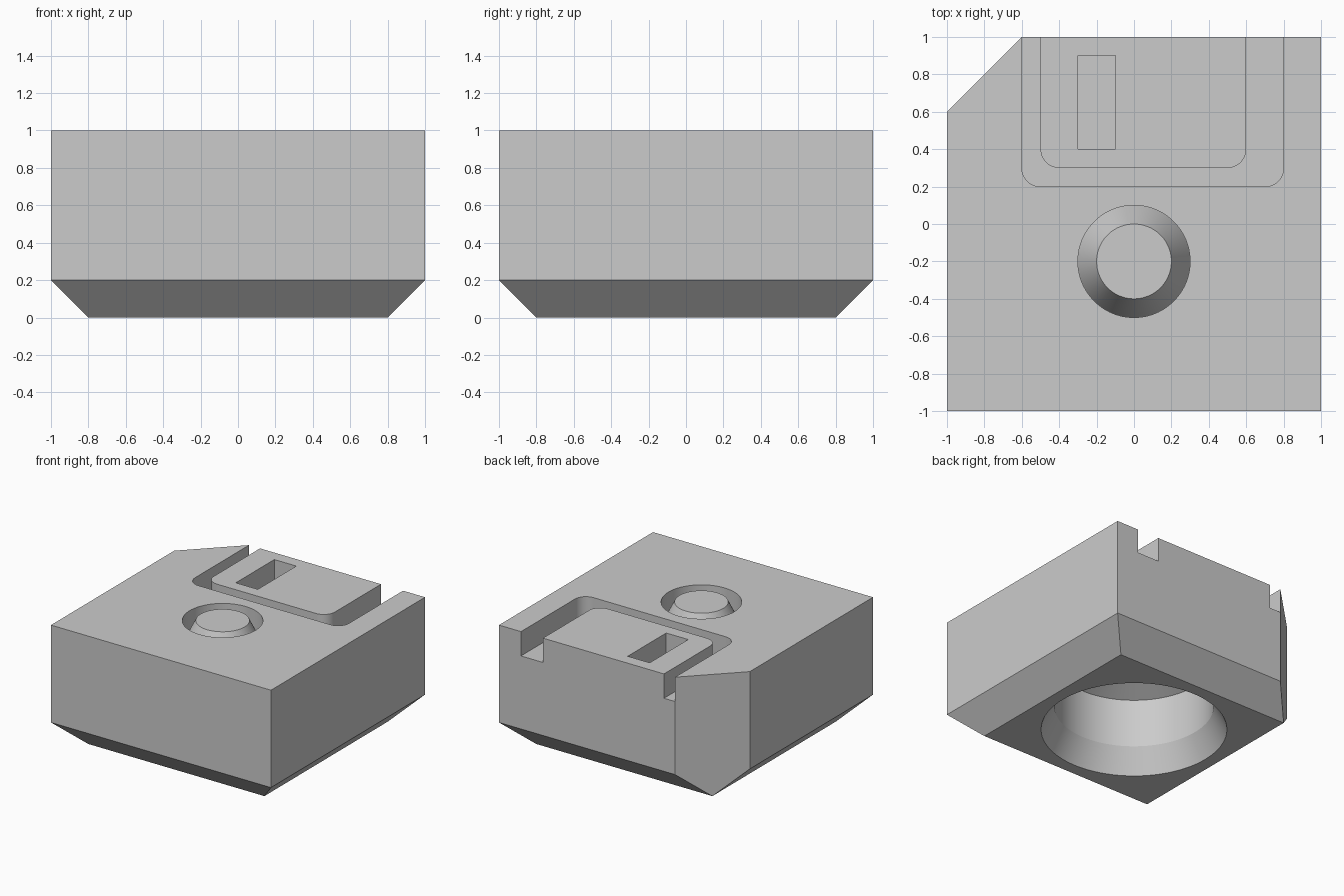
import bpy
import bmesh
from math import pi, sin, cos
from mathutils import Vector

default_cube = bpy.data.objects.get("Cube")
if default_cube:
    bpy.data.objects.remove(default_cube, do_unlink=True)

grey = bpy.data.materials.new("light_grey")
grey.use_nodes = True
grey.diffuse_color = (0.6, 0.6, 0.6, 1)
grey.node_tree.nodes["Principled BSDF"].inputs["Base Color"].default_value = grey.diffuse_color


def make_object(name, bm):
    bmesh.ops.recalc_face_normals(bm, faces=bm.faces)
    mesh = bpy.data.meshes.new(name)
    bm.to_mesh(mesh)
    bm.free()
    mesh.materials.append(grey)
    obj = bpy.data.objects.new(name, mesh)
    bpy.context.collection.objects.link(obj)
    return obj


def prism(name, outline, bottom, top):
    """Extrude a flat outline between two heights."""
    bm = bmesh.new()
    face = bm.faces.new([bm.verts.new((x, y, bottom)) for x, y in outline])
    new = bmesh.ops.extrude_face_region(bm, geom=[face])["geom"]
    moved = [v for v in new if isinstance(v, bmesh.types.BMVert)]
    bmesh.ops.translate(bm, verts=moved, vec=(0, 0, top - bottom))
    return make_object(name, bm)


def lathe(name, profile, centre, steps=96):
    """Revolve a closed (radius, height) profile about a vertical axis."""
    bm = bmesh.new()
    points = [bm.verts.new((r, 0, z)) for r, z in profile]
    edges = [bm.edges.new((points[i - 1], points[i])) for i in range(len(points))]
    bmesh.ops.spin(bm, geom=points + edges, cent=(0, 0, 0), axis=(0, 0, 1),
                   angle=2 * pi, steps=steps, use_duplicate=False)
    bmesh.ops.remove_doubles(bm, verts=bm.verts, dist=0.0001)
    bmesh.ops.dissolve_degenerate(bm, edges=bm.edges, dist=0.0001)
    bmesh.ops.translate(bm, verts=bm.verts, vec=centre)
    return make_object(name, bm)


def rounded_u(left, right, front, back, radius=0.1, steps=12):
    """Open-backed outline with two rounded front corners."""
    points = [(left, back)]
    for cx, start in ((left + radius, pi), (right - radius, 1.5 * pi)):
        for i in range(steps + 1):
            a = start + 0.5 * pi * i / steps
            points.append((cx + radius * cos(a), front + radius + radius * sin(a)))
    return points + [(right, back)]


# Block with bevelled underside and one clipped back corner
bm = bmesh.new()
plan = [(-1, -1), (1, -1), (1, 1), (-0.6, 1), (-1, 0.6)]
for z in (0.2, 1):
    for x, y in plan:
        bm.verts.new((x, y, z))
for x in (-0.8, 0.8):
    for y in (-0.8, 0.8):
        bm.verts.new((x, y, 0))
bmesh.ops.convex_hull(bm, input=bm.verts)
bmesh.ops.dissolve_limit(bm, angle_limit=0.02, verts=bm.verts, edges=bm.edges)
block = make_object("block", bm)

# U-shaped channel, open at the back
channel = prism("channel_cutter",
                rounded_u(-0.6, 0.8, 0.2, 1.2)
                + rounded_u(-0.5, 0.6, 0.3, 1.2)[::-1], 0.8, 1.2)

# Rectangular pocket in the raised pad
pocket = prism("pocket_cutter",
               [(-0.3, 0.4), (-0.1, 0.4), (-0.1, 0.9), (-0.3, 0.9)], 0.8, 1.2)

# Ring groove leaving a tapered button
ring = lathe("button_groove_cutter",
             [(0.3, 0.8), (0.3, 1.1), (0.15, 1.1)], Vector((0, -0.2, 0)))

# Underside cavity with flared mouth and sloping ceiling
cavity = lathe("cavity_cutter",
               [(0, -0.1), (0.75, -0.1), (0.6, 0.2), (0.6, 0.6), (0.4, 0.7), (0, 0.7)],
               Vector((0, 0, 0)))

for cutter in (channel, pocket, ring, cavity):
    cut = block.modifiers.new(cutter.name, "BOOLEAN")
    cut.operation = "DIFFERENCE"
    cut.solver = "EXACT"
    cut.object = cutter

# Bake the cuts and remove the helpers
bpy.context.view_layer.update()
evaluated = block.evaluated_get(bpy.context.evaluated_depsgraph_get())
cut_mesh = bpy.data.meshes.new_from_object(evaluated)
block.modifiers.clear()
block.data = cut_mesh
for cutter in (channel, pocket, ring, cavity):
    bpy.data.objects.remove(cutter, do_unlink=True)

bpy.ops.object.select_all(action="DESELECT")
block.select_set(True)
bpy.context.view_layer.objects.active = block
bpy.ops.object.shade_smooth_by_angle(angle=pi / 9)
